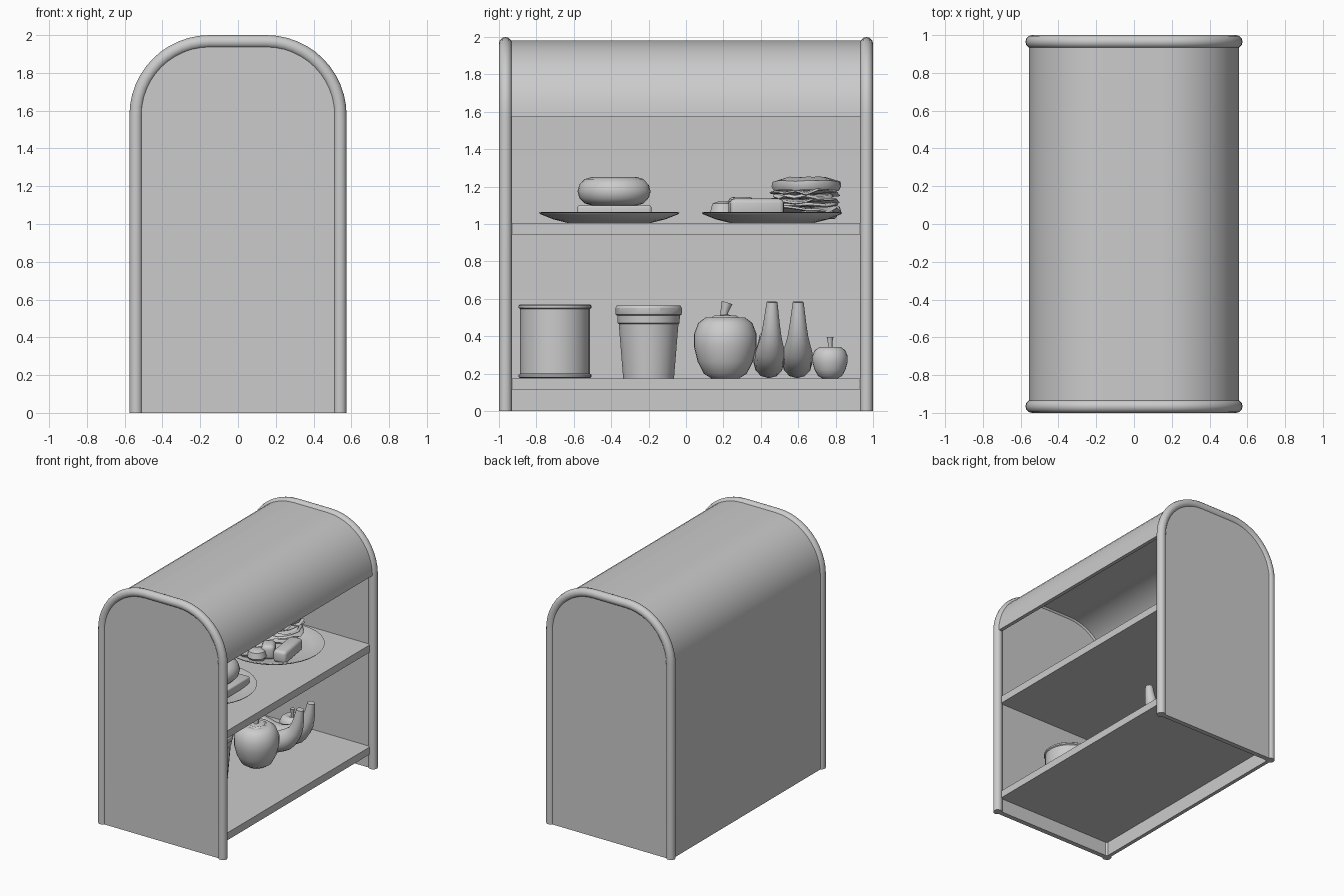
import bpy, bmesh, math, random
from mathutils import Vector

if "Cube" in bpy.data.objects:
    bpy.data.objects.remove(bpy.data.objects["Cube"])
random.seed(4)
CX, CZ = 0.15, 1.575          # centre of the rounded roof corner


def finish(bm, name, loc=(0, 0, 0), smooth=40):
    bmesh.ops.recalc_face_normals(bm, faces=bm.faces)
    me = bpy.data.meshes.new(name)
    bm.to_mesh(me)
    bm.free()
    ob = bpy.data.objects.new(name, me)
    ob.location = loc
    bpy.context.collection.objects.link(ob)
    if smooth:
        bpy.context.view_layer.objects.active = ob
        ob.select_set(True)
        bpy.ops.object.shade_smooth_by_angle(angle=math.radians(smooth))
        ob.select_set(False)
    return ob


def arch(r, z_right=0.0, n=12):
    """Arch outline in x/z, from back foot over the roof to the front side."""
    pts = [(-CX - r, 0)]
    pts += [(-CX - r * math.cos(i * math.pi / 2 / n), CZ + r * math.sin(i * math.pi / 2 / n)) for i in range(n + 1)]
    pts += [(CX + r * math.sin(i * math.pi / 2 / n), CZ + r * math.cos(i * math.pi / 2 / n)) for i in range(n + 1)]
    if z_right < CZ:
        pts.append((CX + r, z_right))
    return pts


def extrude_y(name, outline, y0, y1):
    bm = bmesh.new()
    f = bm.faces.new([bm.verts.new((x, y0, z)) for x, z in outline])
    ext = bmesh.ops.extrude_face_region(bm, geom=[f])
    vs = [g for g in ext['geom'] if isinstance(g, bmesh.types.BMVert)]
    bmesh.ops.translate(bm, verts=vs, vec=(0, y1 - y0, 0))
    return finish(bm, name)


def box(name, lo, hi, bevel=0.0, rot=0.0):
    bm = bmesh.new()
    bmesh.ops.create_cube(bm, size=1)
    lo, hi = Vector(lo), Vector(hi)
    bmesh.ops.scale(bm, verts=bm.verts, vec=hi - lo)
    if bevel:
        bmesh.ops.bevel(bm, geom=bm.edges[:], offset=bevel, segments=3, affect='EDGES', profile=0.5)
    ob = finish(bm, name, (lo + hi) / 2)
    ob.rotation_euler.z = rot
    return ob


def lathe(name, profile, loc, n=32, smooth=40, wobble=0.0):
    """Spin an (r, z) profile about z; r = 0 makes a pole."""
    bm = bmesh.new()
    wave = [1 + random.uniform(-wobble, wobble) for _ in range(n)]
    lift = [random.uniform(-wobble, wobble) * 0.12 for _ in range(n)]
    rings = []
    for r, z in profile:
        if r == 0:
            rings.append([bm.verts.new((0, 0, z))] * n)
        else:
            rings.append([bm.verts.new((r * wave[i] * math.cos(math.tau * i / n),
                                        r * wave[i] * math.sin(math.tau * i / n), z + lift[i])) for i in range(n)])
    for a, b in zip(rings, rings[1:]):
        for i in range(n):
            j = (i + 1) % n
            bm.faces.new(list(dict.fromkeys((a[i], a[j], b[j], b[i]))))
    return finish(bm, name, loc, smooth)


def tube(name, pts, radius, res=4):
    """Sweep a round section along (x, y, z, scale) points."""
    cu = bpy.data.curves.new(name, 'CURVE')
    cu.dimensions = '3D'
    cu.bevel_depth, cu.bevel_resolution, cu.use_fill_caps = radius, res, True
    sp = cu.splines.new('POLY')
    sp.points.add(len(pts) - 1)
    for p, (x, y, z, s) in zip(sp.points, pts):
        p.co, p.radius = (x, y, z, 1), s
    ob = bpy.data.objects.new(name, cu)
    bpy.context.collection.objects.link(ob)
    bpy.context.view_layer.objects.active = ob
    ob.select_set(True)
    bpy.ops.object.convert(target='MESH')
    bpy.ops.object.shade_smooth_by_angle(angle=math.radians(50))
    bpy.context.object.select_set(False)


# Cabinet: end panels with tube trim, roof and back shell, shelves
for side, s in (("front", -1), ("rear", 1)):
    extrude_y(side + "_end_panel", arch(0.39), s * 0.945, s * 0.985)
    tube(side + "_trim", [(x, s * 0.965, z, 1) for x, z in arch(0.39)], 0.035)
extrude_y("roof_and_back", arch(0.405, CZ) + arch(0.375, CZ)[::-1], -0.955, 0.955)
box("lower_shelf", (-0.53, -0.95, 0.115), (0.53, 0.95, 0.175))
box("upper_shelf", (-0.53, -0.95, 0.945), (0.53, 0.95, 1.005))

# Canister with rolled rims
lathe("canister", [(0, 0), (0.187, 0), (0.195, 0.006), (0.195, 0.018), (0.187, 0.024), (0.187, 0.37),
                   (0.195, 0.376), (0.195, 0.388), (0.187, 0.394), (0.175, 0.394), (0.172, 0.375), (0, 0.375)],
      (0.05, -0.7, 0.176), 24, 30)

# Tapered cup with stepped lid
lathe("cup", [(0, 0), (0.138, 0), (0.162, 0.29), (0.168, 0.295), (0.17, 0.335), (0.178, 0.34), (0.181, 0.35),
              (0.181, 0.375), (0.172, 0.39), (0.155, 0.39), (0.15, 0.37), (0, 0.37)], (-0.12, -0.2, 0.175), 18, 20)

# Large and small apples with stems
apple = [(0, 0.03), (0.04, 0.01), (0.075, 0), (0.115, 0.025), (0.148, 0.09), (0.168, 0.17), (0.168, 0.235),
         (0.145, 0.295), (0.105, 0.326), (0.06, 0.325), (0.025, 0.30), (0, 0.285)]
lathe("large_apple", apple, (0.02, 0.21, 0.175), 28)
lathe("large_apple_cap", [(0, 0.30), (0.07, 0.335), (0.085, 0.325), (0, 0.345)], (0.02, 0.21, 0.175), 6)
tube("large_apple_stem", [(0.02, 0.205, 0.47, 0.8), (0.02, 0.205, 0.53, 0.9), (0.02, 0.22, 0.58, 1.3)], 0.023, 2)
lathe("small_apple", [(r * 0.56, z * 0.51) for r, z in apple], (-0.05, 0.77, 0.175), 24)
tube("small_apple_stem", [(-0.05, 0.77, 0.32, 0.8), (-0.05, 0.77, 0.365, 0.8), (-0.05, 0.77, 0.395, 1.2)], 0.015, 2)

# Pair of curved bananas resting on their backs
for name, y0, y1 in (("left_banana", 0.43, 0.46), ("right_banana", 0.59, 0.60)):
    pts = []
    for i in range(19):
        t = i / 18
        a = math.radians(-150 + 142 * t)
        s = min(1, 0.45 + 2.2 * t, 0.36 + 2.0 * (1 - t))
        pts.append((-0.06 + 0.30 * math.cos(a), y0 + (y1 - y0) * t,
                    0.555 + 0.30 * math.sin(a) + (0.07 * max(0, t - 0.85) / 0.15), s))
    tube(name, pts, 0.08)

# Two dinner plates
plate = [(0, 0), (0.22, 0), (0.30, 0.02), (0.37, 0.048), (0.376, 0.056), (0.365, 0.058), (0.29, 0.036),
         (0.22, 0.022), (0, 0.022)]
for name, y in (("left_plate", -0.41), ("right_plate", 0.46)):
    lathe(name, plate, (0, y, 1.005), 32)

# Bread slice with a curled sausage on the left plate
box("bread_slice", (-0.2, -0.58, 1.03), (0.24, -0.185, 1.1), 0.012)
arc = []
for i in range(29):
    a = math.radians(-40 + 300 * i / 28 - 5)
    s = min(1, 0.72 + 4 * i / 28, 0.72 + 4 * (28 - i) / 28)
    arc.append((0.03 + 0.13 * math.sin(a + 0.9), -0.375 + 0.13 * math.cos(a + 0.9), 1.175, s))
tube("curled_sausage", arc, 0.075)

# Sandwich stack on the right plate
z = 1.03
for i, (r, h, w) in enumerate([(0.16, 0.035, 0.05), (0.175, 0.015, 0.12), (0.165, 0.02, 0.06), (0.18, 0.014, 0.14),
                               (0.16, 0.022, 0.06), (0.175, 0.014, 0.14), (0.185, 0.07, 0.04)]):
    top = 0.6 if i == 6 else 0.93
    lathe("sandwich_layer_%d" % (i + 1),
          [(0, 0), (r * 0.93, 0), (r, h * 0.35), (r * 0.98, h * 0.7), (r * top, h), (0, h)],
          (-0.08, 0.64 + random.uniform(-0.01, 0.01), z), 18, 40, w)
    z += h + 0.005

# Side pieces on the right plate
box("potato_wedge", (0.13, 0.23, 1.035), (0.24, 0.52, 1.135), 0.025, 0.15)
box("potato_chunk", (0.02, 0.23, 1.03), (0.12, 0.36, 1.145), 0.03, 0.5)
for i, (x, y) in enumerate([(0.03, 0.2), (-0.08, 0.22), (-0.02, 0.31), (-0.16, 0.3)]):
    lathe("vegetable_slice_%d" % (i + 1), [(0, 0), (0.055, 0), (0.072, 0.03), (0.06, 0.075), (0.03, 0.085), (0, 0.085)],
          (x, y, 1.035), 14)
